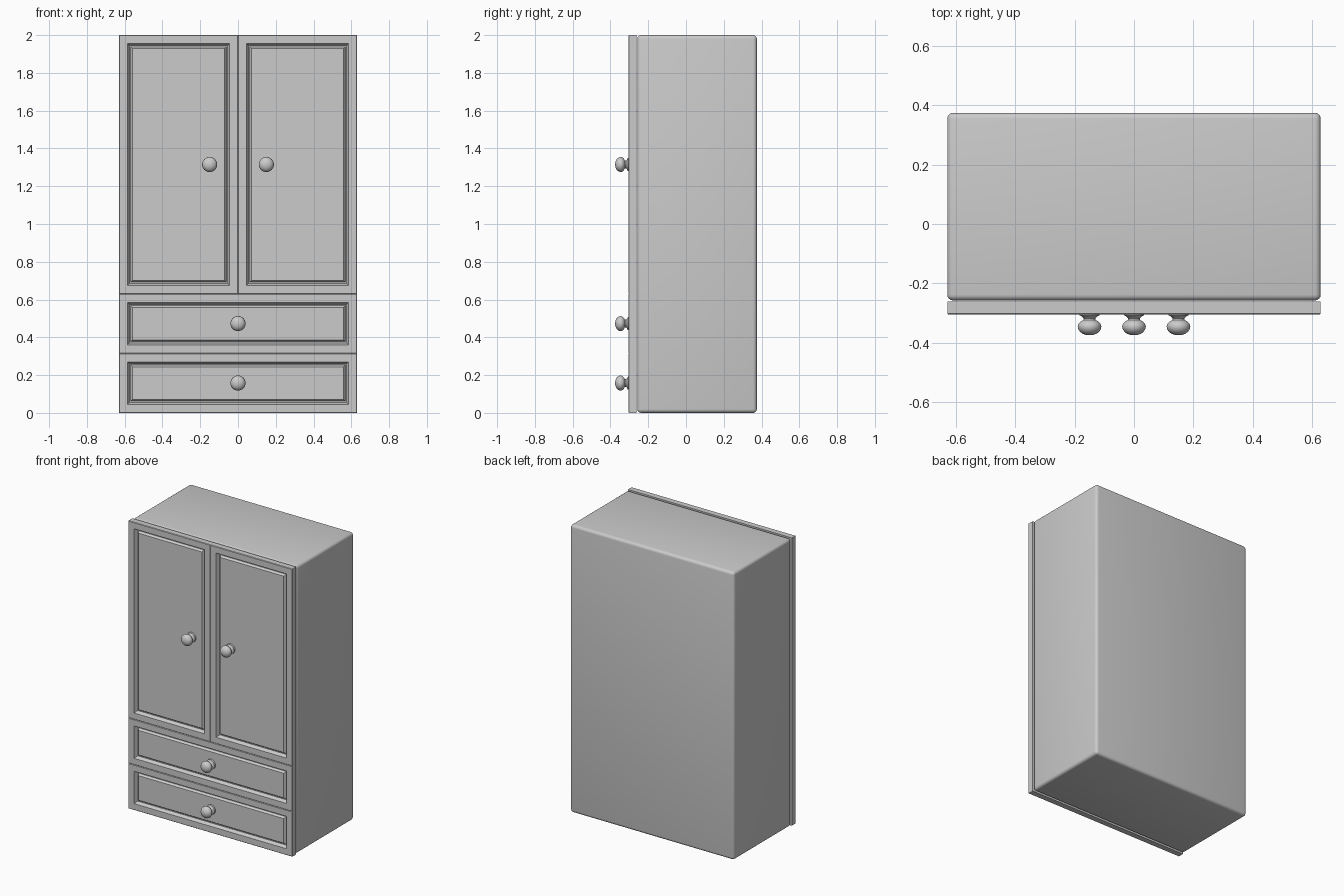
import bpy, bmesh, math

if "Cube" in bpy.data.objects:
    bpy.data.objects.remove(bpy.data.objects["Cube"])

FRONT, BACK = -0.305, -0.262   # front and back planes of the doors and drawers


def make_object(name, bm, smooth=True):
    bmesh.ops.recalc_face_normals(bm, faces=bm.faces)
    mesh = bpy.data.meshes.new(name)
    bm.to_mesh(mesh)
    bm.free()
    ob = bpy.data.objects.new(name, mesh)
    bpy.context.collection.objects.link(ob)
    if smooth:
        bpy.ops.object.select_all(action='DESELECT')
        ob.select_set(True)
        bpy.context.view_layer.objects.active = ob
        bpy.ops.object.shade_smooth_by_angle(angle=math.radians(35))
    return ob


def skin(bm, rings):
    """Join successive vertex loops with quads and cap both ends."""
    loops = [[bm.verts.new(p) for p in ring] for ring in rings]
    for a, b in zip(loops, loops[1:]):
        n = len(a)
        for i in range(n):
            bm.faces.new((a[i], a[(i + 1) % n], b[(i + 1) % n], b[i]))
    bm.faces.new(loops[0])
    bm.faces.new(loops[-1])


def panel(name, x0, x1, z0, z1):
    """Board with a moulded groove around a raised centre field."""
    profile = [(0, BACK), (0, FRONT + 0.003), (0.003, FRONT), (0.045, FRONT),
               (0.050, FRONT + 0.012), (0.056, FRONT + 0.024),
               (0.062, FRONT + 0.024), (0.072, FRONT + 0.010)]
    rings = [[(x0 + d, y, z0 + d), (x1 - d, y, z0 + d),
              (x1 - d, y, z1 - d), (x0 + d, y, z1 - d)] for d, y in profile]
    bm = bmesh.new()
    skin(bm, rings)
    return make_object(name, bm, smooth=False)


def knob(name, x, z, base):
    """Turned knob: flared foot, narrow neck and flattened round head."""
    profile = [(0.034, base), (0.034, -0.308), (0.026, -0.312), (0.020, -0.318),
               (0.021, -0.324), (0.030, -0.329), (0.037, -0.336), (0.040, -0.345),
               (0.038, -0.355), (0.032, -0.364), (0.022, -0.371), (0.010, -0.3745),
               (0.002, -0.375)]
    n = 32
    rings = [[(x + r * math.cos(2 * math.pi * i / n), y,
               z + r * math.sin(2 * math.pi * i / n)) for i in range(n)]
             for r, y in profile]
    bm = bmesh.new()
    skin(bm, rings)
    return make_object(name, bm)


# Cabinet body with softened edges
bm = bmesh.new()
bmesh.ops.create_cube(bm, size=1)
for v in bm.verts:
    v.co = (v.co.x * 1.26, v.co.y * 0.633 + 0.0585, v.co.z * 2 + 1)
bmesh.ops.bevel(bm, geom=bm.edges[:], offset=0.02, segments=4, profile=0.5,
                affect='EDGES')
make_object("cabinet_body", bm)

# Pair of doors with knobs near the middle
for side, x0, x1, kx in (("left", -0.63, 0, -0.15), ("right", 0, 0.63, 0.15)):
    panel(f"{side}_door", x0, x1, 0.63, 2.0)
    knob(f"{side}_door_knob", kx, 1.315, -0.290)

# Two stacked drawers
for label, z0 in (("lower", 0.0), ("upper", 0.315)):
    panel(f"{label}_drawer", -0.63, 0.63, z0, z0 + 0.315)
    knob(f"{label}_drawer_knob", 0, z0 + 0.158, -0.290)
